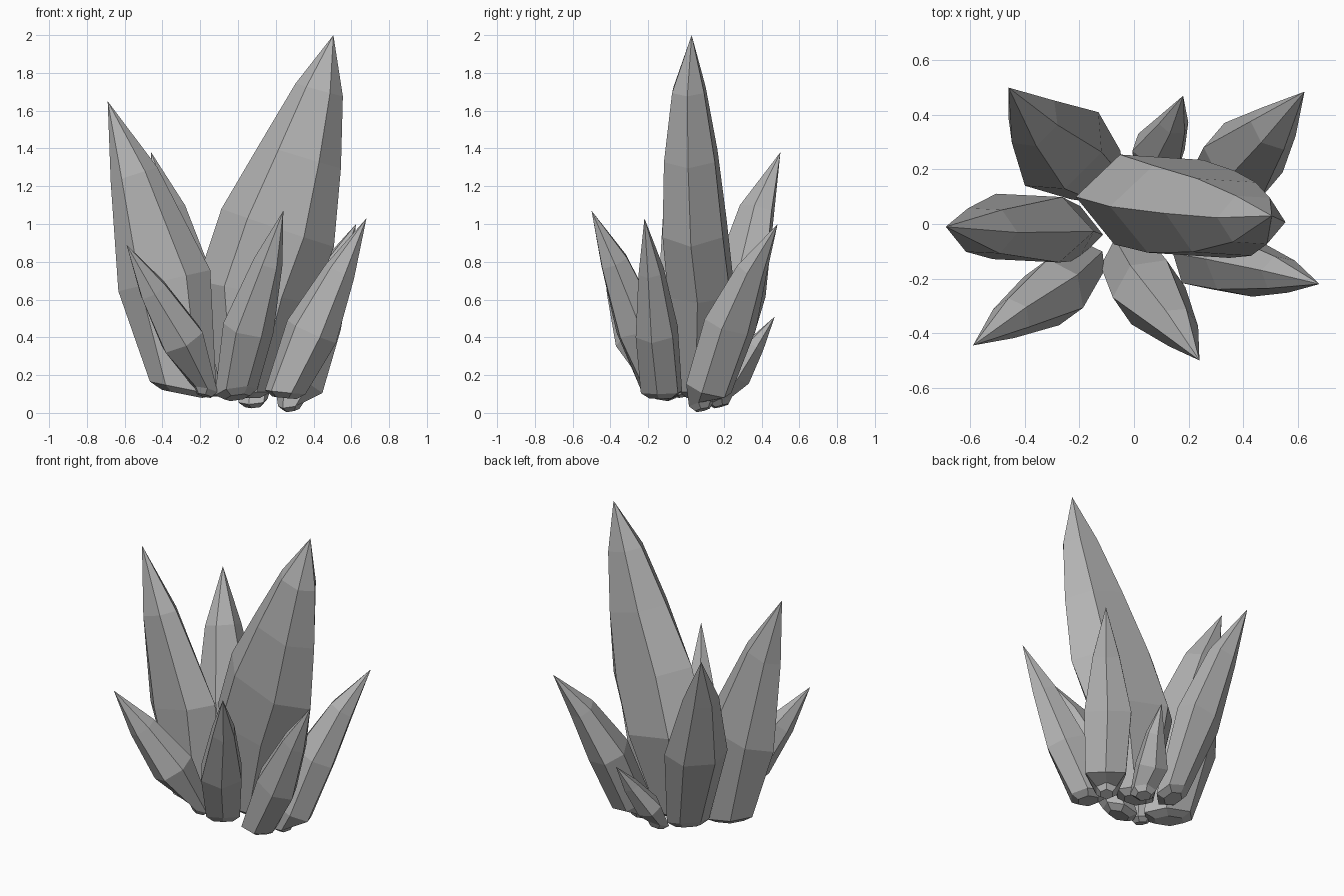
import bpy, bmesh, math
from mathutils import Vector

if "Cube" in bpy.data.objects:
    bpy.data.objects.remove(bpy.data.objects["Cube"])

stone = bpy.data.materials.new("grey_stone")
stone.diffuse_color = (0.45, 0.45, 0.45, 1)
stone.use_nodes = True
stone.node_tree.nodes["Principled BSDF"].inputs["Base Color"].default_value = stone.diffuse_color
UP = Vector((0, 0, 1))


def crystal(name, tip, rings, roll=0.0, tilt=0.3, sides=6):
    """Loft hexagons (x, y, z, half depth along the lean, half width) up to a point."""
    tip = Vector(tip)
    centres = [Vector(r[:3]) for r in rings] + [tip]
    lean = tip - centres[0]
    side = UP.cross(lean).normalized()
    outward = side.cross(UP)
    bm = bmesh.new()

    def ring(centre, axis, depth, width):
        out = side.cross(axis).normalized()
        angles = [math.tau * k / sides + math.radians(roll) for k in range(sides)]
        return [bm.verts.new(centre + out * depth * math.cos(a)
                             + side * width * math.sin(a) / 0.866) for a in angles]

    # broken foot: tilted so its outer side is higher, with a chamfer below
    foot = (UP - outward * tilt).normalized()
    loops = [ring(centres[0] - foot * 0.03, foot, rings[0][3] * 0.6, rings[0][4] * 0.6)]
    for i, r in enumerate(rings):
        axis = (centres[i + 1] - centres[max(i - 1, 0)]).normalized() if i else foot
        loops.append(ring(centres[i], axis, r[3], r[4]))
    point = bm.verts.new(tip)
    bm.faces.new(loops[0])
    for k in range(sides):
        n = (k + 1) % sides
        for lo, hi in zip(loops, loops[1:]):
            bm.faces.new((lo[k], lo[n], hi[n], hi[k]))
        bm.faces.new((loops[-1][k], loops[-1][n], point))
    bmesh.ops.recalc_face_normals(bm, faces=bm.faces)
    me = bpy.data.meshes.new(name)
    bm.to_mesh(me)
    bm.free()
    me.materials.append(stone)
    ob = bpy.data.objects.new(name, me)
    bpy.context.collection.objects.link(ob)


# Tall central crystal
crystal("main_crystal", (0.505, 0.03, 2.0), [
    (0.04, 0.06, 0.11, 0.13, 0.09), (0.09, 0.08, 0.64, 0.31, 0.165),
    (0.21, 0.045, 0.98, 0.315, 0.16), (0.33, 0.025, 1.36, 0.225, 0.135),
    (0.43, 0.015, 1.71, 0.13, 0.085)], tilt=0)
# Large left crystal
crystal("left_crystal", (-0.69, -0.01, 1.65), [
    (-0.29, -0.03, 0.13, 0.18, 0.10), (-0.39, -0.015, 0.70, 0.25, 0.12),
    (-0.55, -0.025, 1.26, 0.13, 0.08)], tilt=0.2)
# Back crystals
crystal("back_left_crystal", (-0.46, 0.50, 1.38), [
    (-0.14, 0.18, 0.13, 0.10, 0.11), (-0.265, 0.275, 0.65, 0.135, 0.165),
    (-0.37, 0.375, 1.07, 0.09, 0.095)], roll=30)
crystal("back_right_crystal", (0.625, 0.485, 1.0), [
    (0.28, 0.08, 0.045, 0.07, 0.06), (0.32, 0.12, 0.13, 0.12, 0.12),
    (0.40, 0.235, 0.47, 0.13, 0.14), (0.51, 0.35, 0.76, 0.08, 0.08)])
crystal("back_small_crystal", (0.18, 0.47, 0.51), [
    (0.08, 0.18, 0.065, 0.07, 0.07), (0.09, 0.27, 0.20, 0.08, 0.09),
    (0.145, 0.37, 0.36, 0.05, 0.05)])
# Front crystals
crystal("front_left_crystal", (-0.59, -0.445, 0.89), [
    (-0.17, -0.14, 0.12, 0.07, 0.06), (-0.295, -0.25, 0.39, 0.13, 0.11),
    (-0.45, -0.345, 0.65, 0.085, 0.065)])
crystal("front_crystal", (0.24, -0.50, 1.07), [
    (-0.01, -0.14, 0.11, 0.11, 0.10), (0.055, -0.25, 0.45, 0.13, 0.12),
    (0.16, -0.38, 0.80, 0.085, 0.065)])
crystal("front_right_crystal", (0.68, -0.22, 1.03), [
    (0.25, -0.13, 0.11, 0.11, 0.10), (0.39, -0.155, 0.43, 0.145, 0.10),
    (0.54, -0.185, 0.75, 0.085, 0.06)], tilt=-0.1)
